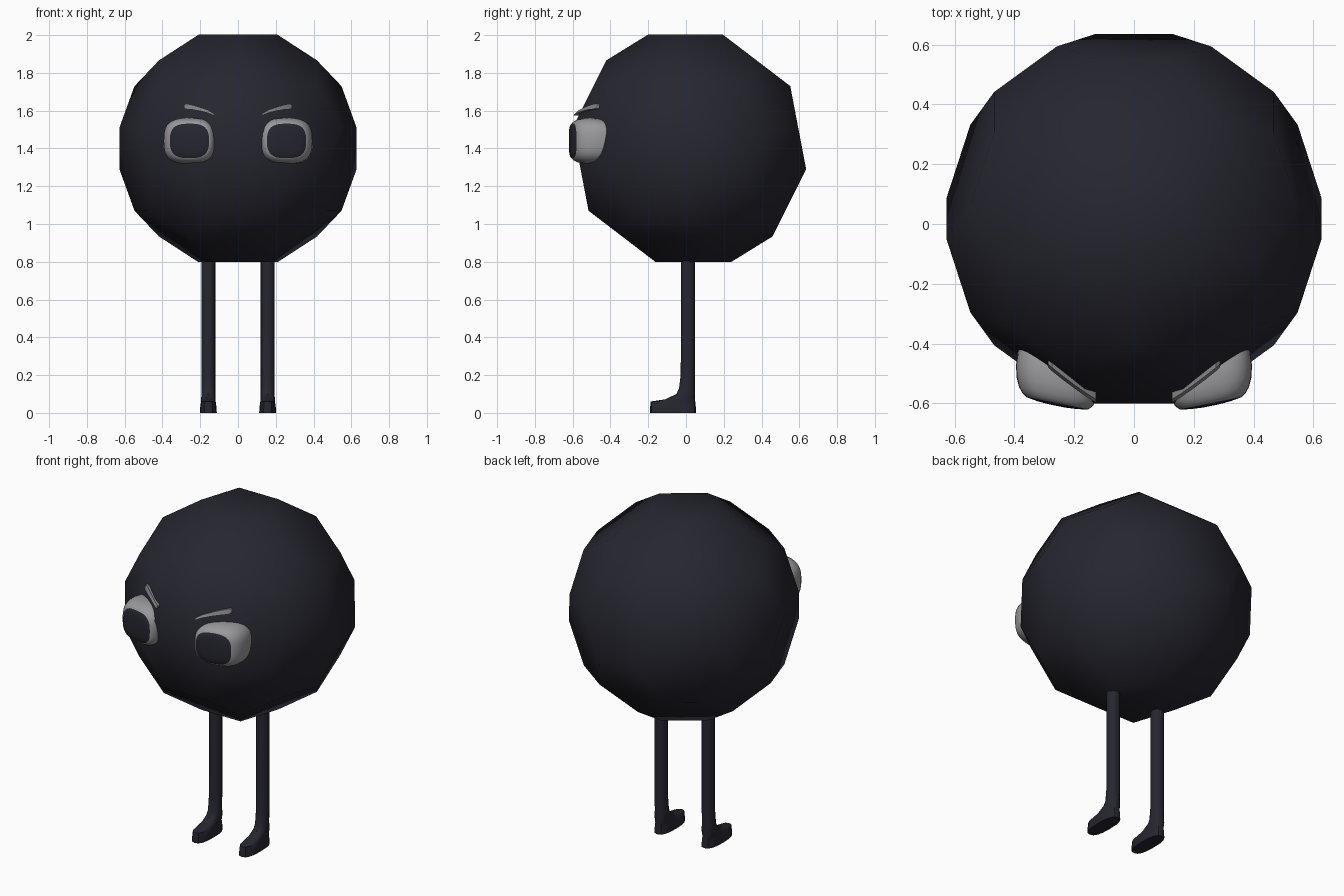
import bpy, bmesh, math
from mathutils import Vector

if "Cube" in bpy.data.objects:
    bpy.data.objects.remove(bpy.data.objects["Cube"])


def material(name, rgb):
    m = bpy.data.materials.new(name)
    m.diffuse_color = (*rgb, 1)
    m.use_nodes = True
    m.node_tree.nodes["Principled BSDF"].inputs["Base Color"].default_value = m.diffuse_color
    return m


DARK = material("charcoal", (0.019, 0.019, 0.029))
GREY = material("eye grey", (0.32, 0.32, 0.335))
BROW = material("brow grey", (0.23, 0.23, 0.24))


def finish(bm, name, mats, angle=None):
    bmesh.ops.recalc_face_normals(bm, faces=bm.faces[:])
    mesh = bpy.data.meshes.new(name)
    bm.to_mesh(mesh)
    bm.free()
    for m in mats:
        mesh.materials.append(m)
    ob = bpy.data.objects.new(name, mesh)
    bpy.context.collection.objects.link(ob)
    bpy.ops.object.select_all(action='DESELECT')
    ob.select_set(True)
    bpy.context.view_layer.objects.active = ob
    if angle:
        bpy.ops.object.shade_smooth_by_angle(angle=math.radians(angle))
    else:
        bpy.ops.object.shade_smooth()
    return ob


def loft(bm, rings):
    """Bridge matching rings of points and cap both ends."""
    loops = [[bm.verts.new(p) for p in r] for r in rings]
    n = len(loops[0])
    for a, b in zip(loops, loops[1:]):
        for i in range(n):
            j = (i + 1) % n
            bm.faces.new((a[i], a[j], b[j], b[i]))
    bm.faces.new(loops[0])
    bm.faces.new(loops[-1])


def rounded(n, power):
    """Unit superellipse: power 2 is a circle, larger is squarer."""
    pts = []
    for i in range(n):
        t = 2 * math.pi * i / n
        c, s = math.cos(t), math.sin(t)
        pts.append((math.copysign(abs(c) ** (2 / power), c),
                    math.copysign(abs(s) ** (2 / power), s)))
    return pts


# Body: icosahedron with every corner cut off a third of the way along its edges
R, CENTRE = 0.738, Vector((0, 0.018, 1.4))
corners = [Vector((0, 0, 1)), Vector((0, 0, -1))]
for k in range(10):
    a = math.radians(-90 + 36 * k)
    z = (1 if k % 2 == 0 else -1) / math.sqrt(5)
    corners.append(Vector((math.cos(a) * 2 / math.sqrt(5), math.sin(a) * 2 / math.sqrt(5), z)))
bm = bmesh.new()
for p in corners:
    for q in corners:
        if 0.1 < (p - q).length < 1.2:
            bm.verts.new(CENTRE + R * p.lerp(q, 1 / 3))
bmesh.ops.convex_hull(bm, input=bm.verts[:])
bmesh.ops.dissolve_limit(bm, angle_limit=0.02, verts=bm.verts[:], edges=bm.edges[:])
finish(bm, "body", [DARK])

# Leg and foot slices: height, toe y, heel y, half width
LEG = [(0, -0.19, 0.052, 0.045), (0.03, -0.19, 0.052, 0.043), (0.06, -0.187, 0.049, 0.039),
       (0.072, -0.11, 0.048, 0.038), (0.1, -0.05, 0.048, 0.037), (0.13, -0.037, 0.048, 0.037),
       (0.2, -0.028, 0.048, 0.037), (0.85, -0.026, 0.048, 0.037)]
# Eyeball slices: depth, size factor
EYE = [(-0.41, 0.85), (-0.45, 0.95), (-0.5, 1), (-0.54, 0.985), (-0.57, 0.93),
       (-0.588, 0.85), (-0.6, 0.75), (-0.606, 0.5), (-0.609, 0.2)]
# Brow stations: x, y, lower z, upper z
BROWS = [(0.128, -0.598, 1.574, 1.585), (0.16, -0.578, 1.588, 1.604), (0.2, -0.55, 1.598, 1.618),
         (0.24, -0.52, 1.605, 1.63), (0.275, -0.492, 1.608, 1.637), (0.287, -0.48, 1.612, 1.63)]

for side, s in (("left", -1), ("right", 1)):
    # Leg running down into a foot
    bm = bmesh.new()
    loft(bm, [[(s * 0.157 + x * w, (toe + heel) / 2 + y * (heel - toe) / 2, z)
               for x, y in rounded(16, 2 if z > 0.1 else 2.6)] for z, toe, heel, w in LEG])
    finish(bm, side + "_leg", [DARK], 40)

    # Squarish eyeball turned outward, its front cap forming the iris
    bm = bmesh.new()
    loft(bm, [[(s * (0.257 + 0.138 * f * x), d + 0.2 * 0.138 * f * x, 1.44 + 0.122 * f * z)
               for x, z in rounded(32, 2.9)] for d, f in EYE])
    for face in bm.faces:
        c = face.calc_center_median()
        front = c.y - 0.2 * (s * c.x - 0.257)
        face.material_index = 1 if front < -0.6 else 0
    finish(bm, side + "_eye", [GREY, DARK], 60)

    # Slanted brow lying on the body
    bm = bmesh.new()
    loft(bm, [[(s * x, y, lo), (s * x, y + 0.012, hi), (s * x, y + 0.06, hi), (s * x, y + 0.05, lo)]
              for x, y, lo, hi in BROWS])
    finish(bm, side + "_brow", [BROW], 35)
